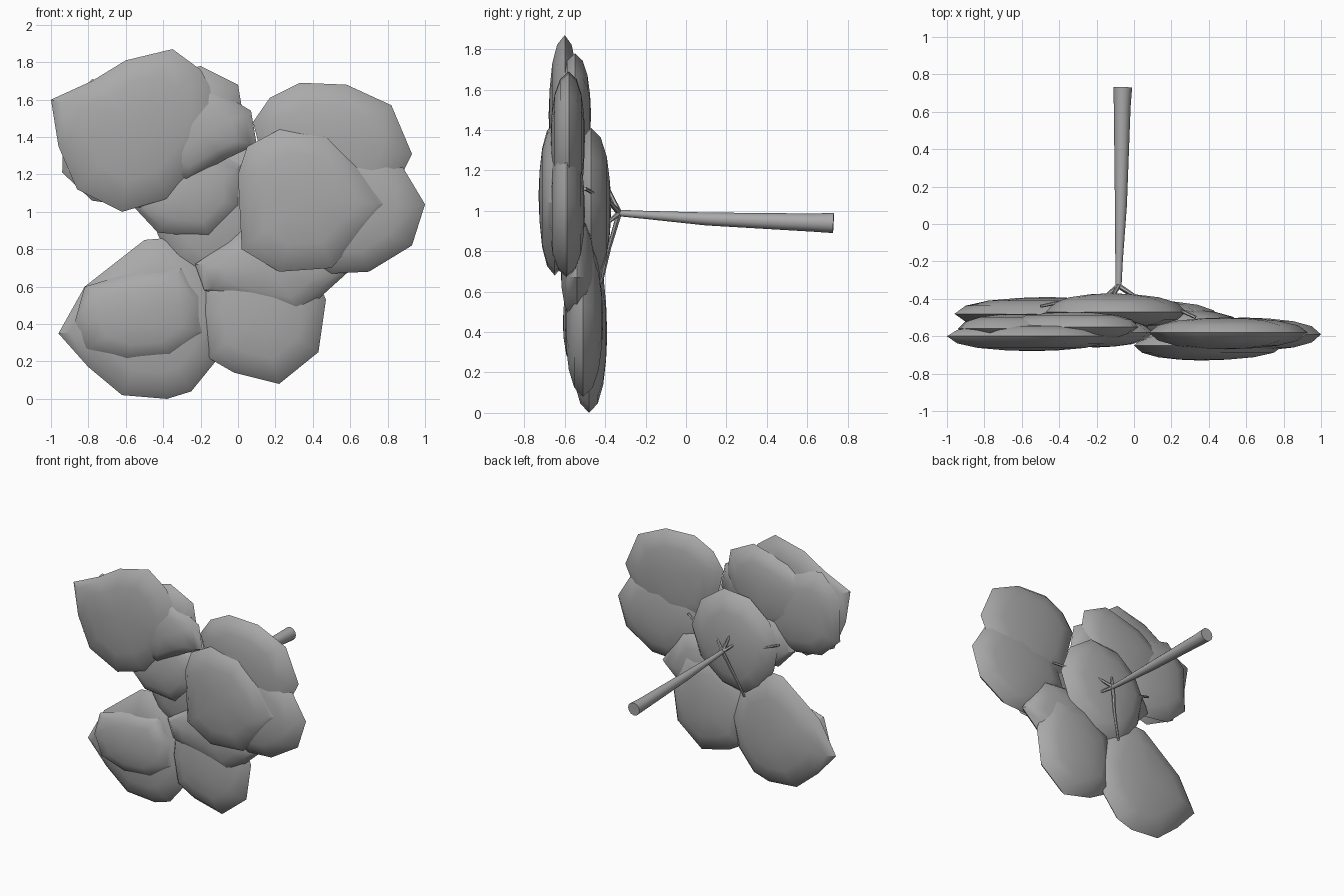
import bpy, bmesh, math
from mathutils import Vector

cube = bpy.data.objects.get("Cube")
if cube:
    bpy.data.objects.remove(cube, do_unlink=True)

grey = bpy.data.materials.new("plain_grey")
grey.use_nodes = True
colour = (0.4, 0.4, 0.4, 1)
grey.diffuse_color = colour
grey.node_tree.nodes["Principled BSDF"].inputs["Base Color"].default_value = colour


def finish(name, bm, angle):
    bmesh.ops.recalc_face_normals(bm, faces=bm.faces)
    mesh = bpy.data.meshes.new(name)
    bm.to_mesh(mesh)
    bm.free()
    mesh.materials.append(grey)
    obj = bpy.data.objects.new(name, mesh)
    bpy.context.collection.objects.link(obj)
    bpy.ops.object.select_all(action="DESELECT")
    obj.select_set(True)
    bpy.context.view_layer.objects.active = obj
    bpy.ops.object.shade_smooth_by_angle(angle=math.radians(angle))


def clump(name, outline, y, front, back):
    """Flattened leaf mass: a rim outline in x and z, domed to both sides."""
    bm = bmesh.new()
    cx = sum(p[0] for p in outline) / len(outline)
    cz = sum(p[1] for p in outline) / len(outline)
    n = len(outline)

    def ring(scale, depth):
        return [bm.verts.new((cx + (x - cx) * scale, y + depth, cz + (z - cz) * scale))
                for x, z in outline]

    rim = ring(1, 0)
    for depth in (-front, back):
        last = rim
        for scale, part in ((0.88, 0.48), (0.64, 0.78), (0.32, 0.94)):
            new = ring(scale, depth * part)
            for i in range(n):
                j = (i + 1) % n
                bm.faces.new((last[i], last[j], new[j], new[i]))
            last = new
        pole = bm.verts.new((cx, y + depth, cz))
        for i in range(n):
            bm.faces.new((last[i], last[(i + 1) % n], pole))
    finish(name, bm, 40)


def limb(name, points, sides):
    """Tapered round limb through (x, y, z, radius) points."""
    bm = bmesh.new()
    centres = [Vector(p[:3]) for p in points]
    turn = (centres[-1] - centres[0]).to_track_quat("Z", "Y")
    rings = []
    for c, p in zip(centres, points):
        rings.append([bm.verts.new(c + turn @ Vector((p[3] * math.cos(a), p[3] * math.sin(a), 0)))
                      for a in (math.tau * k / sides for k in range(sides))])
    for r, s in zip(rings, rings[1:]):
        for k in range(sides):
            m = (k + 1) % sides
            bm.faces.new((r[k], r[m], s[m], s[k]))
    bm.faces.new(rings[0])
    bm.faces.new(rings[-1])
    finish(name, bm, 40)


# Crown, upper right side
clump("upper_right_clump", [(-1, 1.6), (-.78, 1.7), (-.6, 1.81), (-.35, 1.87), (-.2, 1.76),
      (-.1, 1.58), (-.14, 1.36), (-.38, 1.07), (-.62, 1), (-.86, 1.12), (-.96, 1.35)],
      -.6, .08, .07)
clump("upper_right_inner_clump", [(-.42, 1.2), (-.28, 1.16), (-.07, 1.28), (.1, 1.36),
      (.07, 1.54), (-.13, 1.66), (-.4, 1.62), (-.5, 1.4)], -.58, .08, .08)
clump("upper_right_back_clump", [(-.72, 1.55), (-.5, 1.7), (-.2, 1.78), (0, 1.68),
      (.03, 1.5), (-.1, 1.25), (-.35, 1.12), (-.62, 1.25)], -.55, .08, .08)
clump("upper_right_outer_clump", [(-.93, 1.55), (-.78, 1.71), (-.5, 1.65), (-.3, 1.45),
      (-.3, 1.15), (-.5, 1.02), (-.78, 1.06), (-.94, 1.21)], -.56, .08, .08)

# Crown, upper left side
clump("upper_left_clump", [(.08, 1.48), (.17, 1.61), (.33, 1.69), (.58, 1.68), (.82, 1.57),
      (.93, 1.31), (.8, 1.05), (.5, .9), (.18, 1.1)], -.58, .09, .08)
clump("middle_left_clump", [(.25, 1.25), (.6, 1.4), (.88, 1.24), (1, 1.04), (.93, .82),
      (.7, .68), (.5, .67), (.3, .8), (.16, 1)], -.59, .09, .09)
clump("front_left_clump", [(0, 1.2), (.05, 1.35), (.22, 1.44), (.48, 1.42), (.62, 1.27),
      (.8, 1.04), (.66, .87), (.5, .7), (.22, .68), (.02, .8)], -.65, .08, .09)

# Crown, centre next to the trunk
clump("centre_clump", [(-.47, 1.08), (-.39, 1.25), (-.22, 1.39), (0, 1.41), (.2, 1.27),
      (.28, 1.05), (.2, .83), (0, .67), (-.22, .63), (-.34, .72), (-.43, .88)], -.47, .09, .1)
clump("centre_front_clump", [(-.57, 1.04), (-.43, .89), (-.15, .86), (.02, 1.03), (.02, 1.25),
      (-.2, 1.38), (-.45, 1.25)], -.53, .08, .08)

# Crown, lower part
clump("lower_right_clump", [(-.96, .35), (-.82, .6), (-.5, .85), (-.38, .86), (-.16, .72),
      (-.06, .45), (-.12, .2), (-.25, .04), (-.38, 0), (-.62, .02), (-.8, .17)], -.48, .09, .09)
clump("lower_right_front_clump", [(-.82, .6), (-.55, .68), (-.3, .7), (-.2, .55), (-.18, .35),
      (-.35, .22), (-.6, .2), (-.81, .27), (-.87, .42)], -.53, .08, .08)
clump("lower_left_clump", [(-.2, .45), (-.17, .7), (.08, .88), (.35, .82), (.47, .53),
      (.43, .25), (.22, .08), (-.02, .14), (-.16, .22)], -.51, .09, .1)
clump("lower_middle_clump", [(-.23, .72), (-.05, .84), (.1, .98), (.4, .95), (.58, .67),
      (.48, .58), (.34, .45), (.1, .5), (-.18, .58)], -.54, .08, .09)

# Trunk and the thin branches that spread from its tip
limb("trunk", [(-.06, .73, .94, .05), (-.063, .63, .942, .045), (-.07, .1, .96, .032),
               (-.08, -.2, .98, .02), (-.083, -.34, .99, .016)], 12)
tips = [(-.12, -.4, 1.14), (.03, -.4, 1.07), (-.17, -.4, 1.06), (.01, -.4, .93)]
for i, tip in enumerate(tips):
    limb(f"branch_{i + 1}", [(-.083, -.33, .99, .014), (*tip, .007)], 6)
limb("long_branch", [(-.083, -.33, .99, .014), (-.14, -.38, .82, .011), (-.21, -.42, .64, .008)], 6)
limb("right_twig", [(-.36, -.41, 1.06, .01), (-.5, -.44, 1.11, .008)], 6)
limb("left_twig", [(.2, -.44, 1.08, .01), (.33, -.5, 1.11, .009)], 6)
